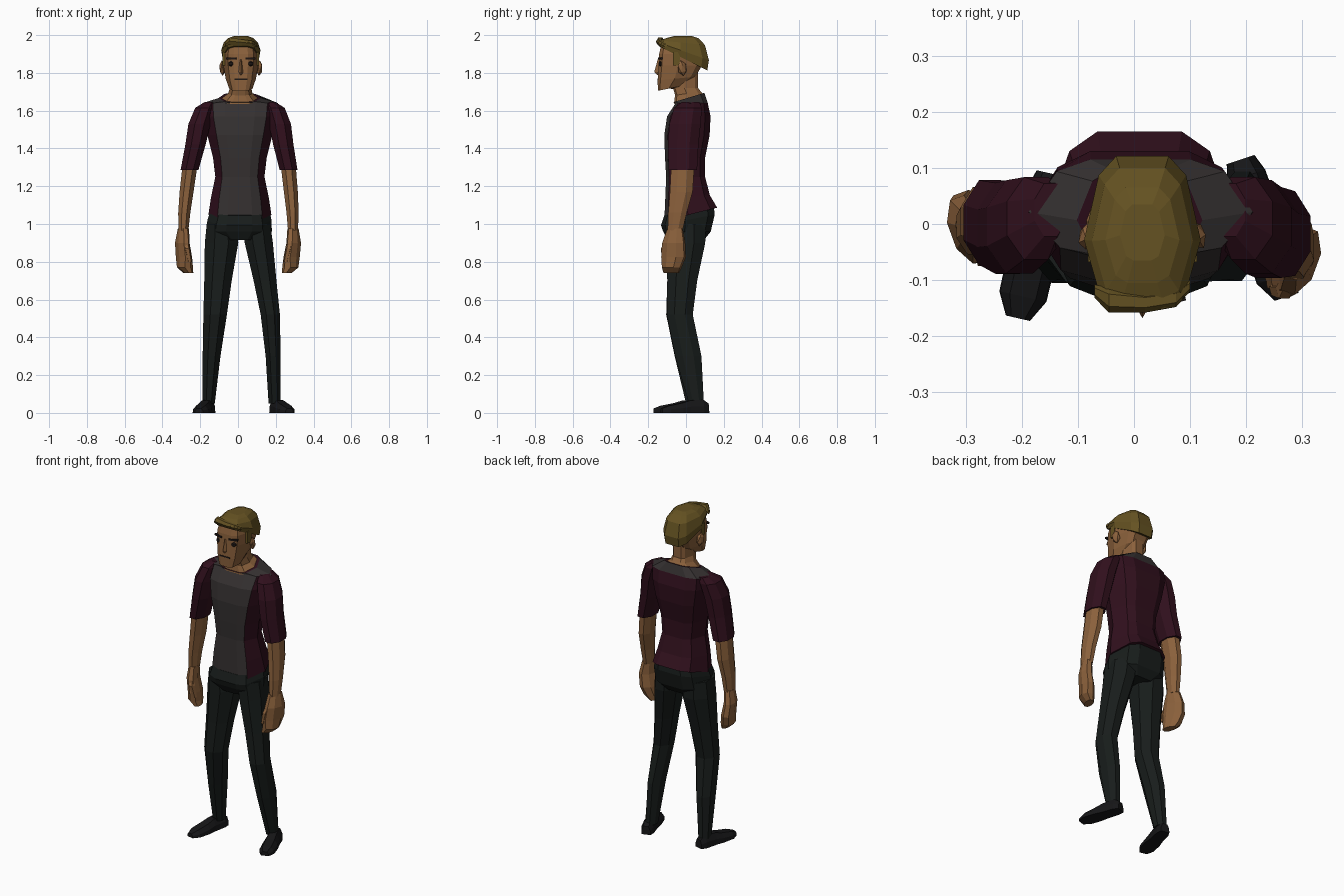
import bpy, bmesh
from math import sin, cos, tau, atan2
from mathutils import Vector, Matrix

cube = bpy.data.objects.get("Cube")
if cube:
    bpy.data.objects.remove(cube, do_unlink=True)


def material(name, r, g, b):
    mat = bpy.data.materials.new(name)
    mat.diffuse_color = (r, g, b, 1)
    mat.use_nodes = True
    shader = next(n for n in mat.node_tree.nodes if n.type == 'BSDF_PRINCIPLED')
    shader.inputs["Base Color"].default_value = (r, g, b, 1)
    shader.inputs["Roughness"].default_value = 0.9
    return mat


SKIN = material("skin", .26, .12, .045)
RED = material("shirt_red", .03, .005, .012)
GREY = material("shirt_grey", .035, .03, .03)
PANTS = material("trousers", .009, .012, .011)
SHOE = material("shoes", .008, .008, .009)
HAIR = material("hair", .13, .085, .016)
DARK = material("dark_features", .012, .008, .007)


def bridge(name, rings, mats, pick=None):
    """Join rings of points into a closed flat-shaded mesh."""
    bm = bmesh.new()
    loops = [[bm.verts.new(p) for p in ring] for ring in rings]
    n = len(loops[0])
    for band, (a, b) in enumerate(zip(loops, loops[1:])):
        for i in range(n):
            j = (i + 1) % n
            face = bm.faces.new((a[i], a[j], b[j], b[i]))
            face.material_index = pick(band, i) if pick else 0
    bm.faces.new(loops[0][::-1])
    bm.faces.new(loops[-1])
    bmesh.ops.recalc_face_normals(bm, faces=bm.faces)
    mesh = bpy.data.meshes.new(name)
    bm.to_mesh(mesh)
    bm.free()
    for m in mats:
        mesh.materials.append(m)
    ob = bpy.data.objects.new(name, mesh)
    bpy.context.collection.objects.link(ob)
    return ob


def polygon(n):
    return [(sin(tau * (i + .5) / n), -cos(tau * (i + .5) / n)) for i in range(n)]


def stretched(n):
    """Regular polygon scaled so that it fills the unit square."""
    k = 1 / cos(tau / n / 2)
    return [(x * k, y * k) for x, y in polygon(n)]


# Body outline seen from above, front half first
half = [(.4, -1), (.72, -.85), (1, -.1), (.75, .75), (.45, 1)]
BODY = [(0, -1)] + half + [(0, 1)] + [(-x, y) for x, y in half[::-1]]
LIMB = [(x * 1.02, y * 1.02) for x, y in polygon(8)]


def loft(name, rows, outline, *mats, pick=None):
    """Rows hold x, y, z, half width, half depth, then turn and tilt."""
    rings = []
    for row in rows:
        x, y, z, rx, ry, turn, tilt = (tuple(row) + (0, 0))[:7]
        ring = []
        for u, v in outline:
            p = Matrix.Rotation(turn, 3, 'Z') @ Vector((u * rx, v * ry, 0))
            ring.append(Vector((x, y, z + tilt * (y + p.y))) + p)
        rings.append(ring)
    return bridge(name, rings, mats, pick)


def blob(name, loc, size, mat, box=False):
    """Small faceted ball or block."""
    bm = bmesh.new()
    if box:
        bmesh.ops.create_cube(bm, size=2)
    else:
        bmesh.ops.create_icosphere(bm, subdivisions=1, radius=1)
    bmesh.ops.scale(bm, vec=size, verts=bm.verts)
    mesh = bpy.data.meshes.new(name)
    bm.to_mesh(mesh)
    bm.free()
    mesh.materials.append(mat)
    ob = bpy.data.objects.new(name, mesh)
    ob.location = loc
    bpy.context.collection.objects.link(ob)
    return ob


# Shirt: grey front panel and yoke, red sides and back
loft("shirt", [
    (.01, .025, 1.045, .167, .14, 0, .25),
    (.01, .008, 1.14, .153, .118, 0, .1),
    (.01, -.002, 1.25, .13, .103),
    (.01, -.005, 1.35, .142, .106),
    (.01, .005, 1.47, .172, .12),
    (.01, .015, 1.57, .195, .115),
    (.012, .03, 1.64, .2, .085),
    (.01, .015, 1.665, .112, .082, 0, .3),
], BODY, RED, GREY,
    pick=lambda band, i: int(band == 6 or i in (0, 1, 10, 11)))

# Neck spreading into the open collar
loft("neck", [
    (.01, .015, 1.655, .108, .079, 0, .3),
    (.012, .01, 1.69, .065, .068, 0, .15),
    (.014, -.002, 1.72, .056, .066),
    (.015, 0, 1.82, .055, .064),
], BODY, SKIN)

# Head
CX = .015
loft("head", [
    (CX, -.108, 1.708, .04, .038, 0, -.1),
    (CX, -.085, 1.735, .062, .064, 0, .2),
    (CX, -.05, 1.775, .08, .1, 0, .1),
    (CX, -.03, 1.84, .093, .115),
    (CX, -.02, 1.9, .095, .122),
    (CX, -.02, 1.955, .08, .11),
], BODY, SKIN)
loft("nose", [
    (CX, -.142, 1.87, .008, .008),
    (CX, -.146, 1.805, .02, .022),
    (CX, -.142, 1.79, .014, .012),
], [(0, -1), (1, .6), (-1, .6)], SKIN)
blob("mouth", (CX, -.147, 1.766), (.034, .004, .004), DARK, box=True)
for side, label in ((1, "left"), (-1, "right")):
    blob(label + "_eye", (CX + side * .05, -.134, 1.848), (.019, .012, .016), DARK)
    brow = blob(label + "_brow", (CX + side * .05, -.136, 1.877),
                (.027, .007, .005), DARK, box=True)
    brow.rotation_euler.z = side * .25
    ear = blob(label + "_ear", (CX + side * .098, -.02, 1.825),
               (.016, .026, .042), SKIN)
    ear.rotation_euler = (.2, 0, side * .3)
    blob(label + "_sideburn", (CX + side * .09, -.05, 1.875),
         (.007, .018, .035), HAIR, box=True)

# Hair cap with a raised fringe
loft("hair", [
    (CX, -.015, 1.87, .098, .128, 0, -.5),
    (CX, -.015, 1.91, .104, .136, 0, -.35),
    (CX, -.018, 1.958, .09, .118, 0, -.1),
    (CX, -.02, 1.984, .066, .085),
    (CX, -.015, 1.994, .04, .05),
], BODY, HAIR)
fringe = []
for x, y, z, r in ((-.07, -.12, 1.95, .012), (-.045, -.136, 1.968, .022),
                   (.02, -.14, 1.962, .018), (.075, -.132, 1.956, .016),
                   (.1, -.11, 1.945, .01)):
    fringe.append([Vector((x, y + u * r, z + v * r)) for u, v in polygon(6)])
bridge("fringe", fringe, [HAIR])

# Arms: the right one is mirrored and hangs a little further back
SLEEVE = [(.17, .025, 1.645, .03, .05), (.195, .01, 1.615, .055, .078),
          (.222, -.005, 1.53, .062, .088), (.24, -.015, 1.42, .057, .086),
          (.268, -.017, 1.285, .05, .08)]
FOREARM = [(.266, -.017, 1.31, .042, .065), (.28, -.025, 1.17, .039, .064),
           (.289, -.045, 1.06, .034, .052), (.291, -.058, .965, .028, .042)]
HAND = [(.291, -.058, .975, .026, .04, -.3), (.295, -.065, .9, .032, .06, -.35),
        (.284, -.066, .825, .036, .064, -.35), (.277, -.075, .77, .038, .05, -.3),
        (.258, -.078, .74, .022, .04, -.3)]
THUMB = [(.28, -.09, .925, .012, .014), (.268, -.118, .87, .016, .018),
         (.252, -.116, .8, .012, .014)]


def arm_rows(rows, side):
    out = []
    for x, y, z, rx, ry, *turn in rows:
        if side < 0:
            x = -x + .02 * (z - .9) / .7
            y += .055 * max(0, 1.5 - z) / .6
        out.append((x, y, z, rx, ry, side * turn[0] if turn else 0))
    return out


for side, label in ((1, "left"), (-1, "right")):
    loft(label + "_sleeve", arm_rows(SLEEVE, side), LIMB, RED)
    loft(label + "_forearm", arm_rows(FOREARM, side), LIMB, SKIN)
    loft(label + "_hand", arm_rows(HAND, side), stretched(8), SKIN)
    loft(label + "_thumb", arm_rows(THUMB, side), polygon(5), SKIN)

# Trousers
loft("trouser_seat", [
    (.01, .015, 1.075, .155, .13, 0, .25),
    (.008, .01, 1.02, .17, .142, 0, .2),
    (.005, .005, .96, .174, .126),
    (.01, .0, .915, .1, .095),
], BODY, PANTS)
loft("left_trouser_leg", [
    (.1, 0, 1.0, .075, .11), (.11, 0, .9, .079, .108),
    (.143, -.02, .7, .064, .084), (.171, -.033, .52, .054, .073),
    (.186, .012, .3, .042, .074), (.194, .055, .05, .034, .042),
], LIMB, PANTS)
loft("right_trouser_leg", [
    (-.09, 0, 1.0, .08, .11), (-.087, 0, .9, .094, .108),
    (-.106, -.02, .7, .077, .084), (-.121, -.036, .52, .066, .073),
    (-.14, .006, .3, .05, .07), (-.155, .04, .05, .034, .042),
], LIMB, PANTS)


# Shoes, lofted from heel to toe
def shoe(name, heel, toe):
    heel, toe = Vector(heel), Vector(toe)
    d = toe - heel
    turn = Matrix.Rotation(atan2(d.x, -d.y), 3, 'Z')
    rings = []
    for t, w, h in ((0, .026, .05), (.12, .036, .07), (.4, .038, .066),
                    (.58, .044, .052), (.85, .043, .038), (1, .022, .024)):
        section = ((-w, 0), (w, 0), (w * .95, h * .5), (w * .55, h),
                   (-w * .55, h), (-w * .95, h * .5))
        rings.append([turn @ Vector((u, -t * d.length, v)) + heel.to_3d()
                      for u, v in section])
    bridge(name, rings, [SHOE])


shoe("left_shoe", (.19, .115), (.272, -.13))
shoe("right_shoe", (-.148, .09), (-.207, -.168))
